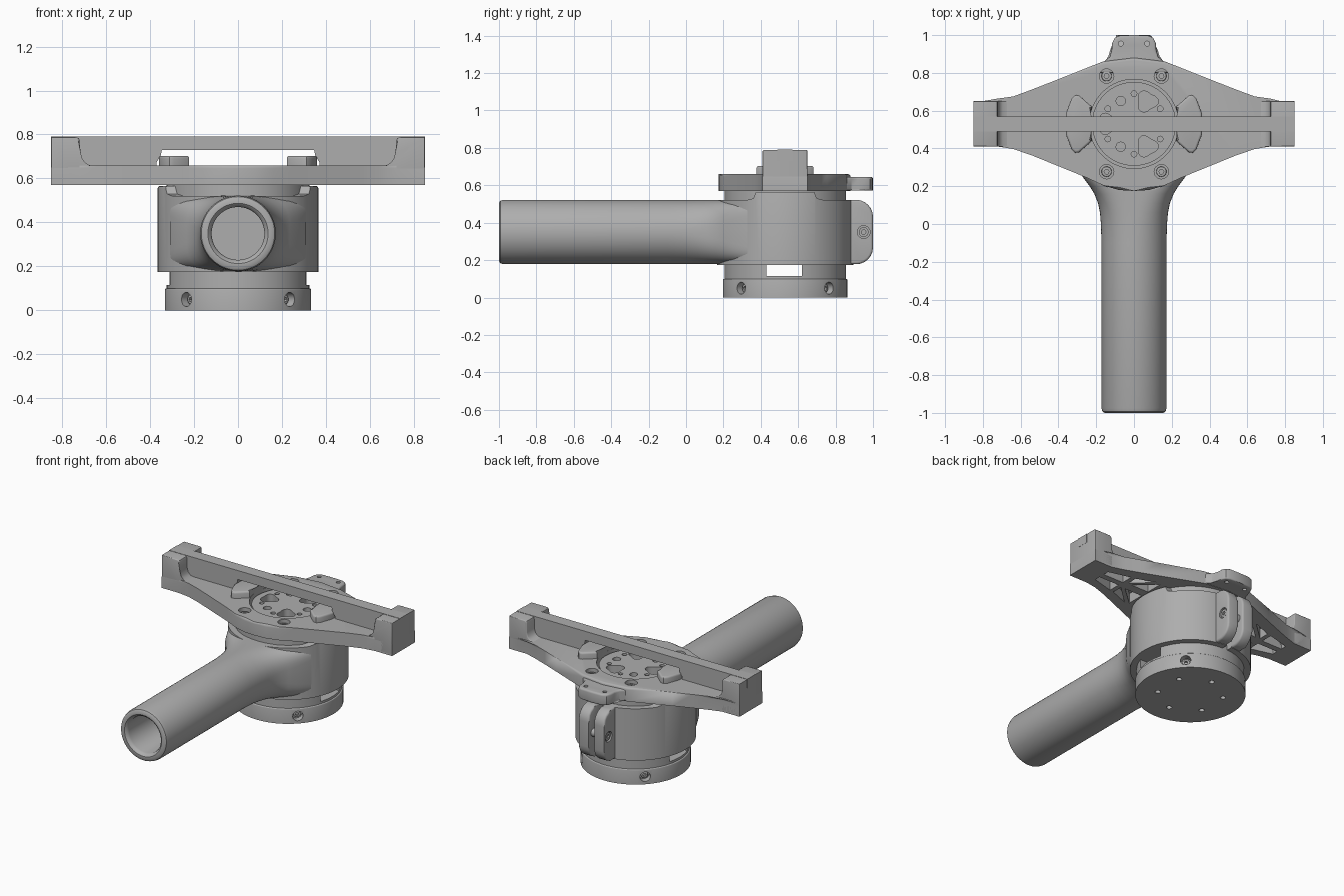
import bpy, bmesh
from math import sin, cos, pi, radians, copysign
from mathutils import Matrix

if "Cube" in bpy.data.objects:
    bpy.data.objects.remove(bpy.data.objects["Cube"])

grey = bpy.data.materials.new("machined grey")
grey.use_nodes = True
grey.diffuse_color = (0.42, 0.42, 0.42, 1)
grey.node_tree.nodes["Principled BSDF"].inputs["Base Color"].default_value = grey.diffuse_color

CY = 0.53   # hub axis
MID = 0.35  # handle axis height


def finish(name, bm):
    bmesh.ops.recalc_face_normals(bm, faces=bm.faces)
    mesh = bpy.data.meshes.new(name)
    bm.to_mesh(mesh)
    bm.free()
    ob = bpy.data.objects.new(name, mesh)
    bpy.context.collection.objects.link(ob)
    mesh.materials.append(grey)
    return ob


def circle(cx, cy, r, n=24):
    return [(cx + r * cos(2 * pi * i / n), cy + r * sin(2 * pi * i / n)) for i in range(n)]


def extrude(bm, pts, lo, hi, axis="z"):
    """Add a closed prism of a 2D outline along an axis; return both caps."""
    place = {"z": lambda a, b, t: (a, b, t),
             "x": lambda a, b, t: (t, a, b),
             "y": lambda a, b, t: (a, t, b)}[axis]
    low = [bm.verts.new(place(a, b, lo)) for a, b in pts]
    top = [bm.verts.new(place(a, b, hi)) for a, b in pts]
    caps = bm.faces.new(low), bm.faces.new(top)
    for i in range(len(pts)):
        j = (i + 1) % len(pts)
        bm.faces.new((low[i], low[j], top[j], top[i]))
    return caps


def prism(name, pts, lo, hi, axis="z", round_low=0, round_top=0):
    bm = bmesh.new()
    caps = extrude(bm, pts, lo, hi, axis)
    rims = [list(c.edges) for c in caps]
    for rim, width in zip(rims, (round_low, round_top)):
        if width:
            bmesh.ops.bevel(bm, geom=rim, offset=width, segments=3, profile=0.5, affect="EDGES")
    return finish(name, bm)


def cut(target, cutters, axis="z", turn=0):
    """Subtract non-overlapping prisms (outline, low, high) from the target."""
    bm = bmesh.new()
    for pts, lo, hi in cutters:
        extrude(bm, pts, lo, hi, axis)
    if turn:
        hub = Matrix.Translation((0, CY, 0))
        bm.transform(hub @ Matrix.Rotation(turn, 4, "Z") @ hub.inverted())
    tool = finish("cutter", bm)
    mod = target.modifiers.new("cut", "BOOLEAN")
    mod.object, mod.operation, mod.solver = tool, "DIFFERENCE", "EXACT"
    bpy.context.view_layer.objects.active = target
    bpy.ops.object.modifier_apply(modifier=mod.name)
    bpy.data.objects.remove(tool)


def mirrored(half):
    return half + [(-x, y) for x, y in reversed(half) if x > 0]


def ring_holes(r, n, hole, start=0):
    return [circle(r * cos(start + 2 * pi * i / n), CY + r * sin(start + 2 * pi * i / n), hole, 16)
            for i in range(n)]


def box(a0, a1, b0, b1):
    return [(a0, b0), (a1, b0), (a1, b1), (a0, b1)]


# Base ring with four side screws and bolt holes underneath
base = prism("base_ring", circle(0, CY, 0.333, 96), 0, 0.1, round_low=0.004, round_top=0.006)
cut(base, [(h, -0.1, 0.03) for h in ring_holes(0.2, 6, 0.017, pi / 6)])
for k in range(4):
    turn = radians(45 + 90 * k)
    cut(base, [(circle(0, 0.05, 0.032), CY + 0.29, CY + 0.5)], "y", turn)
    screw = prism("base_screw", circle(0, 0.05, 0.022), CY + 0.27, CY + 0.305, "y", round_top=0.004)
    cut(screw, [(circle(0, 0.05, 0.011, 6), CY + 0.29, CY + 0.4)], "y")
    hub = Matrix.Translation((0, CY, 0))
    screw.data.transform(hub @ Matrix.Rotation(turn, 4, "Z") @ hub.inverted())

# Motor core with a window through the neck
core = prism("motor_core", circle(0, CY, 0.325, 96), 0.09, 0.575)
cut(core, [(box(0.43, 0.62, 0.115, 0.176), -0.5, 0.5)], "x")

# Clamp sleeve, higher at both sides and split at the back
sleeve = prism("clamp_sleeve", circle(0, CY, 0.365, 96), 0.175, 0.565, round_low=0.012, round_top=0.008)
cut(sleeve, [([(0, 0.52), (0.32, 0.52), (0.36, 0.53), (0.39, 0.6), (0, 0.6)], -0.5, 0.5),
             ([(1, 0.52), (0.74, 0.52), (0.70, 0.53), (0.67, 0.6), (1, 0.6)], -0.5, 0.5)], "x")
cut(sleeve, [(box(-0.018, 0.018, 0.1, 0.6), 0.84, 1.1)], "y")

# Clamp ears with a cross bolt
ear_outline = [(0.82, 0.178), (0.92, 0.178)]
ear_outline += [(0.91 + 0.09 * cos(radians(a)), 0.268 + 0.09 * sin(radians(a))) for a in range(-75, 1, 15)]
ear_outline += [(y, 2 * MID - z) for y, z in reversed(ear_outline)]
for side in (-1, 1):
    lo, hi = sorted((side * 0.018, side * 0.095))
    ear = prism("clamp_ear", ear_outline, lo, hi, "x", 0.012, 0.012)
    cut(ear, [(circle(0.95, MID, 0.034), *sorted((side * 0.08, side * 0.2)))], "x")
bolt = prism("clamp_bolt", circle(0.95, MID, 0.026), -0.09, 0.09, "x")
for lo, hi in ((-0.2, -0.07), (0.07, 0.2)):
    cut(bolt, [(circle(0.95, MID, 0.013, 6), lo, hi)], "x")

# Hollow handle flaring from a round grip into the sleeve
sections = [  # y, half width, half height, squareness
    (0.05, 0.12, 0.12, 2), (-0.975, 0.12, 0.12, 2), (-0.99, 0.125, 0.125, 2), (-1, 0.137, 0.137, 2),
    (-1, 0.155, 0.155, 2), (-0.993, 0.167, 0.167, 2), (-0.975, 0.172, 0.172, 2),
    (-0.1, 0.172, 0.172, 2), (0, 0.175, 0.172, 2.1), (0.06, 0.18, 0.172, 2.3), (0.11, 0.19, 0.172, 2.6),
    (0.16, 0.21, 0.172, 3), (0.2, 0.235, 0.172, 3.6), (0.25, 0.272, 0.172, 4.5), (0.33, 0.31, 0.172, 6)]
bm = bmesh.new()
rings = []
N = 64
for y, w, h, p in sections:
    ring = []
    for i in range(N):
        c, s = cos(2 * pi * i / N), sin(2 * pi * i / N)
        ring.append(bm.verts.new((w * copysign(abs(c) ** (2 / p), c), y,
                                  MID + h * copysign(abs(s) ** (2 / p), s))))
    rings.append(ring)
for a, b in zip(rings, rings[1:]):
    for i in range(N):
        bm.faces.new((a[i], a[(i + 1) % N], b[(i + 1) % N], b[i]))
bm.faces.new(rings[0])
bm.faces.new(rings[-1])
finish("handle", bm)

# Cross plate: long tapered arms, hub opening, screw seats and pockets below
outline = mirrored([(0, 0.175), (0.08, 0.18), (0.16, 0.203), (0.25, 0.245), (0.545, 0.365), (0.64, 0.397),
                    (0.72, 0.41), (0.85, 0.41), (0.85, 0.65), (0.72, 0.65), (0.64, 0.675),
                    (0.545, 0.71), (0.43, 0.755), (0.165, 0.86), (0, 0.88)])
plate = prism("cross_plate", outline, 0.57, 0.66, round_top=0.014)
corners = [(sx * 0.145, CY + sy * 0.253) for sx in (-1, 1) for sy in (-1, 1)]
cut(plate, [(circle(0, CY, 0.236, 64), 0.5, 0.7)] + [(circle(x, y, 0.038), 0.61, 0.7) for x, y in corners])
pockets = []
for sx in (-1, 1):
    for sy in (-1, 1):
        for shape in ([(0.36, 0.03), (0.36, 0.145), (0.49, 0.03)],
                      [(0.39, 0.155), (0.52, 0.105), (0.52, 0.035)],
                      [(0.55, 0.02), (0.55, 0.1), (0.7, 0.06), (0.7, 0.02)]):
            pockets.append(([(sx * x, CY + sy * y) for x, y in shape], 0.5, 0.635))
cut(plate, pockets)
for x, y in corners:
    head = prism("plate_screw", circle(x, y, 0.027), 0.6, 0.642, round_top=0.004)
    cut(head, [(circle(x, y, 0.013, 6), 0.625, 0.7)])

# Rear tab with two small holes
tab = prism("rear_tab", mirrored([(0.18, 0.8), (0.165, 0.855), (0.128, 0.885), (0.118, 0.92), (0.115, 0.96),
                                  (0.102, 0.985), (0.075, 0.998), (0, 1.0)]),
            0.572, 0.645, round_low=0.008, round_top=0.012)
cut(tab, [(circle(x, 0.955, 0.013, 16), 0.5, 0.7) for x in (-0.07, 0.07)])

# Rotor face with bolt circle, round holes and rounded triangular openings
rotor = prism("rotor_face", circle(0, CY, 0.222, 64), 0.56, 0.645, round_top=0.005)
holes = ring_holes(0.16, 6, 0.015, pi / 6) + ring_holes(0.14, 3, 0.025, 0)[:1]
holes += ring_holes(0.14, 3, 0.025, 0)[1:]
for k in range(3):
    a = pi / 3 + k * 2 * pi / 3
    blob = []
    for i in range(24):
        t = 2 * pi * i / 24
        r = 0.052 + 0.009 * cos(3 * t)
        u, v = 0.137 + r * cos(t + pi), r * sin(t + pi)
        blob.append((u * cos(a) - v * sin(a), CY + u * sin(a) + v * cos(a)))
    holes.append(blob)
cut(rotor, [(h, 0.59, 0.7) for h in holes])

# Side lugs, end blocks and rail feet, one set per arm
for s in (-1, 1):
    lug = [(0.235, -0.03), (0.222, -0.09), (0.29, -0.15), (0.312, -0.153), (0.33, -0.135), (0.36, -0.055)]
    lug += [(x, -y) for x, y in reversed(lug)]
    prism("side_lug", [(s * x, CY + y) for x, y in lug], 0.65, 0.703, round_top=0.012)
    end = [(0.85, 0.575), (0.85, 0.788), (0.735, 0.788), (0.724, 0.783), (0.72, 0.772), (0.72, 0.71),
           (0.712, 0.683), (0.695, 0.665), (0.66, 0.657), (0.66, 0.64), (0.72, 0.575)]
    prism("end_block", [(s * x, z) for x, z in end], 0.41, 0.65, "y", 0.006, 0.006)
    foot = [(0.345, 0.735), (0.352, 0.7), (0.37, 0.675), (0.37, 0.64), (0.74, 0.64), (0.74, 0.735)]
    prism("rail_foot", [(s * x, z) for x, z in foot], 0.492, 0.568, "y")

# Straight rail bridging the hub
prism("rail", box(0.49, 0.57, 0.73, 0.79), -0.851, 0.851, "x")

for ob in bpy.context.collection.objects:
    if ob.type == "MESH":
        bpy.ops.object.select_all(action="DESELECT")
        ob.select_set(True)
        bpy.context.view_layer.objects.active = ob
        bpy.ops.object.shade_smooth_by_angle(angle=radians(35))
